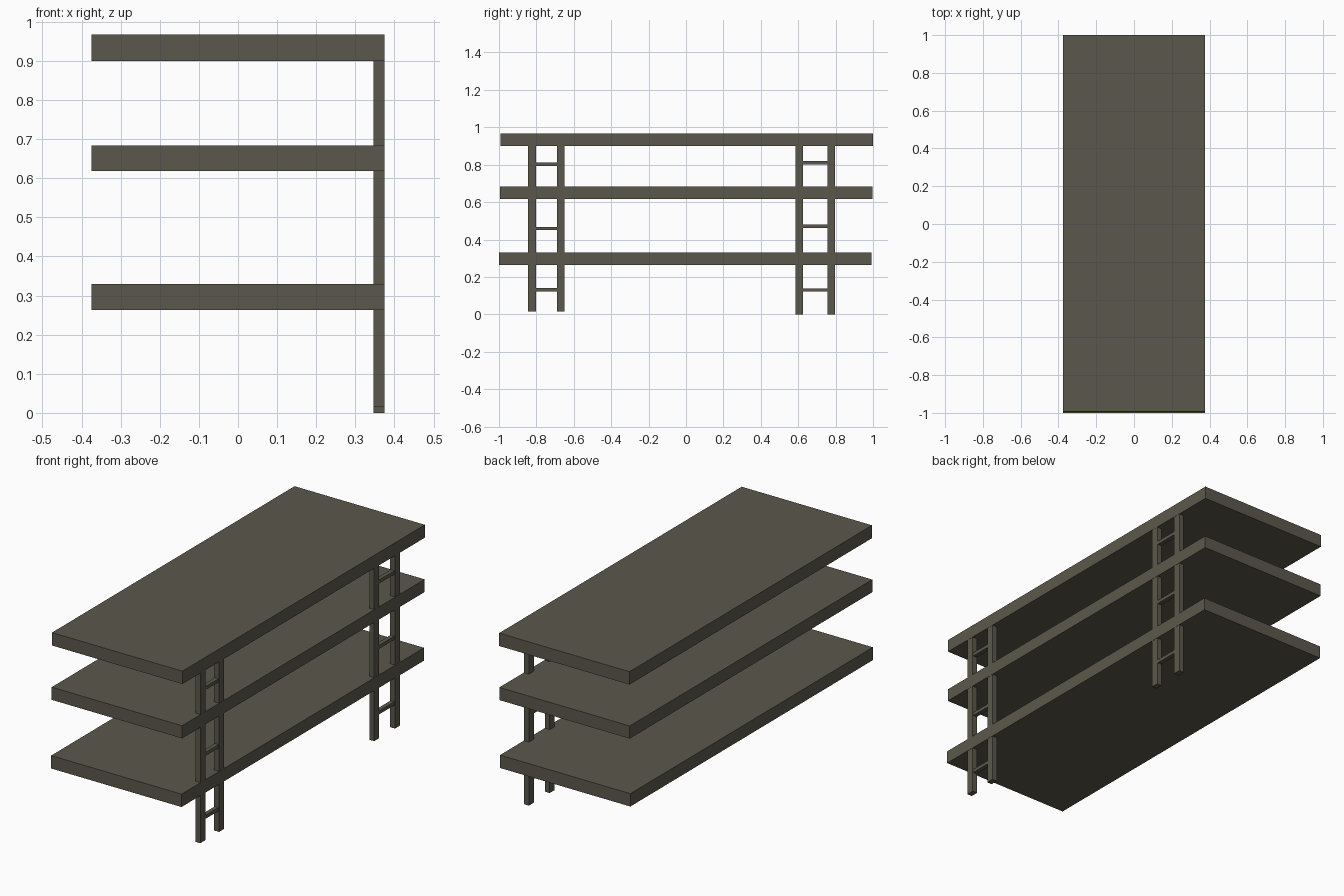
import bpy, bmesh
from mathutils import Matrix, Vector

if "Cube" in bpy.data.objects:
    bpy.data.objects.remove(bpy.data.objects["Cube"])

# One olive-grey colour for the whole model
mat = bpy.data.materials.new("olive_grey")
mat.diffuse_color = (0.105, 0.098, 0.072, 1)
mat.use_nodes = True
mat.node_tree.nodes["Principled BSDF"].inputs["Base Color"].default_value = mat.diffuse_color


def box(name, x, y, z):
    """Box from (min, max) ranges on each axis."""
    lo, hi = Vector((x[0], y[0], z[0])), Vector((x[1], y[1], z[1]))
    bm = bmesh.new()
    bmesh.ops.create_cube(bm, size=1, matrix=Matrix.Diagonal((*(hi - lo), 1)))
    me = bpy.data.meshes.new(name)
    bm.to_mesh(me)
    bm.free()
    me.materials.append(mat)
    ob = bpy.data.objects.new(name, me)
    ob.location = (lo + hi) / 2
    bpy.context.collection.objects.link(ob)
    return ob


# Three shelves, very slightly offset along their length
for name, y, z in (("bottom", (-1.0, 0.993), (0.263, 0.33)),
                   ("middle", (-0.995, 0.998), (0.618, 0.684)),
                   ("top", (-0.993, 1.0), (0.90, 0.967))):
    box(name + "_shelf", (-0.375, 0.375), y, z)

# Two ladders on the right side: post starts, foot height, rung heights
POST, X = 0.041, (0.346, 0.374)
for name, y0, y1, foot, rungs in (
        ("front", -0.844, -0.690, 0.015, (0.132, 0.459, 0.802)),
        ("back", 0.585, 0.756, 0.0, (0.130, 0.471, 0.811))):
    for i, y in enumerate((y0, y1)):
        box(f"{name}_ladder_post_{i + 1}", X, (y, y + POST), (foot, 0.92))
    for i, z in enumerate(rungs):
        box(f"{name}_ladder_rung_{i + 1}", (0.349, 0.371),
            (y0 + POST - 0.005, y1 + 0.005), (z - 0.009, z + 0.009))
